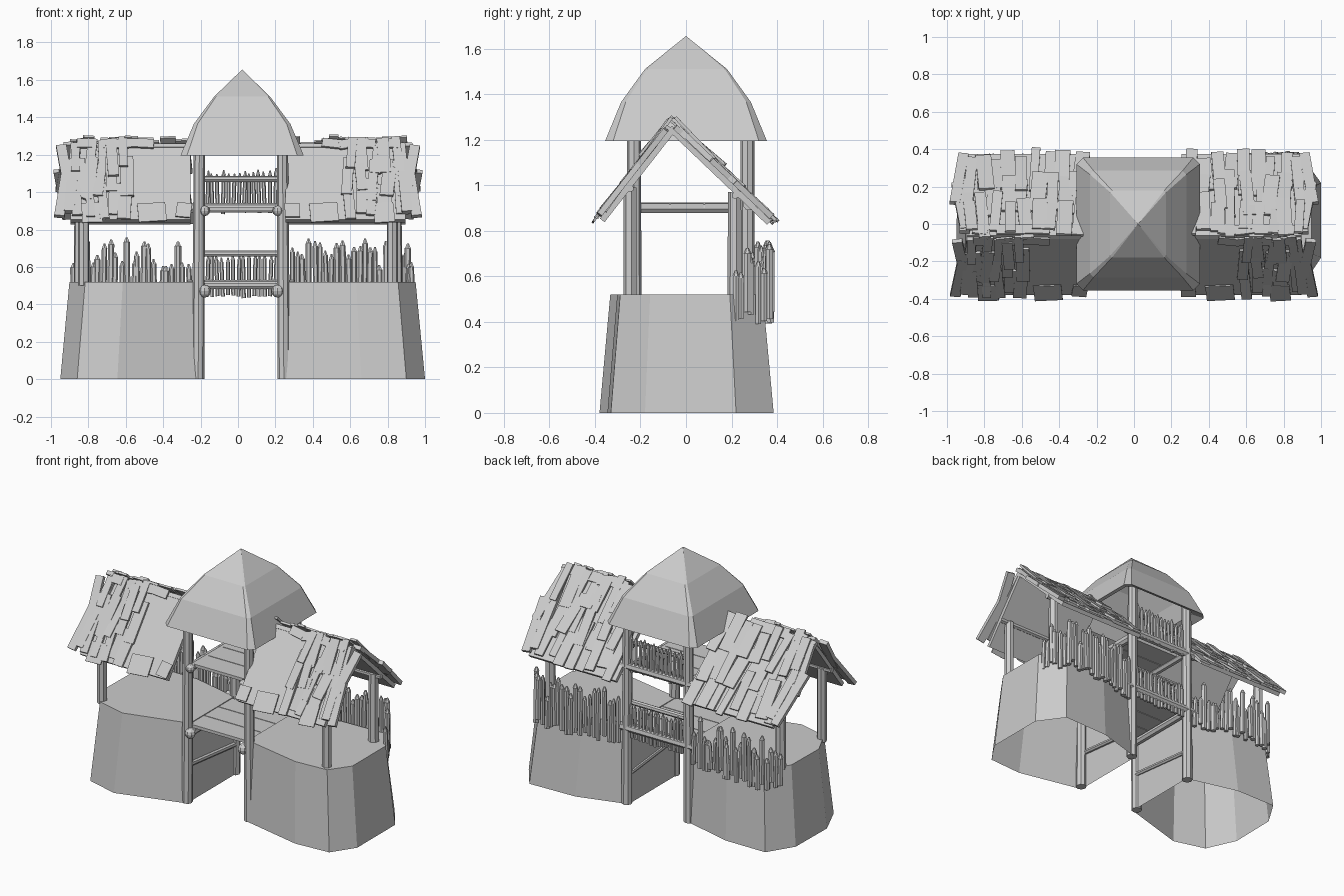
import bpy, bmesh, math, random
from mathutils import Vector, Matrix

random.seed(7)
if "Cube" in bpy.data.objects:
    bpy.data.objects.remove(bpy.data.objects["Cube"], do_unlink=True)

grey = bpy.data.materials.new("plain_grey")
grey.use_nodes = True
grey.diffuse_color = (0.6, 0.6, 0.6, 1)
grey.node_tree.nodes["Principled BSDF"].inputs["Base Color"].default_value = (0.6, 0.6, 0.6, 1)


def finish(name, bm):
    mesh = bpy.data.meshes.new(name)
    bmesh.ops.recalc_face_normals(bm, faces=bm.faces)
    bm.to_mesh(mesh)
    bm.free()
    mesh.materials.append(grey)
    obj = bpy.data.objects.new(name, mesh)
    bpy.context.collection.objects.link(obj)


def log(bm, a, b, r1, r2=None, sides=7):
    a, b = Vector(a), Vector(b)
    axis = b - a
    m = Matrix.Translation((a + b) / 2) @ axis.to_track_quat("Z", "Y").to_matrix().to_4x4()
    bmesh.ops.create_cone(bm, cap_ends=True, segments=sides, radius1=r1,
                          radius2=r1 if r2 is None else r2, depth=axis.length, matrix=m)


def box(bm, centre, size):
    m = Matrix.Translation(centre) @ Matrix.Diagonal((*size, 1))
    bmesh.ops.create_cube(bm, size=1, matrix=m)


def rings(bm, loops):
    """Join vertex loops into a skin and return the vertex loops."""
    made = [[bm.verts.new(p) for p in loop] for loop in loops]
    for lo, hi in zip(made, made[1:]):
        for i in range(len(lo)):
            j = (i + 1) % len(lo)
            bm.faces.new((lo[i], lo[j], hi[j], hi[i]))
    return made


# Tapered mounds, open underneath
outlines = {
    "left": [(.225, -.25), (.66, -.345), (.90, -.33), (1, -.18), (1, .22),
             (.88, .385), (.55, .375), (.225, .28)],
    "right": [(-.2, -.25), (-.645, -.38), (-.86, -.32), (-.95, -.12), (-.945, .2),
              (-.84, .37), (-.55, .37), (-.2, .28)],
}
for side, outline in outlines.items():
    bm = bmesh.new()
    inner = outline[0][0]
    top = [(inner + (x - inner) * .935, y * .875, .52) for x, y in outline]
    made = rings(bm, [[(x, y, 0) for x, y in outline], top])
    bm.faces.new(made[1])
    finish(side + "_mound", bm)

# Tower posts, with short posts that hold up the side roofs
bm = bmesh.new()
for x in (-.213, .245):
    for y in (-.228, .27):
        log(bm, (x, y, 0), (x * .97, y, 1.27), .034, .03, 8)
for s in (-1, 1):
    log(bm, (s * .825, -.245, .5), (s * .825, -.245, .99), .03)
    log(bm, (s * .845, .215, .5), (s * .845, .215, .97), .034, .03)
finish("posts", bm)

# Two tower floors
bm = bmesh.new()
for z in (.505, .91):
    for i in range(3):
        box(bm, (.016, -.145 + i * .15, z), (.44, .145, .02))
finish("tower_floors", bm)

# Logs beneath the floors and along the passage walls
bm = bmesh.new()
for x in (-.182, .214):
    for z in (.47, .90):
        log(bm, (x, -.235, z), (x, .27, z), .024)
for x in (-.2, .23):
    log(bm, (x, -.22, .25), (x, .26, .2), .016)
for z in (.505, .915):
    log(bm, (-.27, .275, z), (.3, .275, z), .026)
for z in (.67, 1.07):
    log(bm, (-.2, .255, z), (.23, .255, z), .017)
finish("floor_logs", bm)

# Rounded log ends
bm = bmesh.new()
for x in (-.178, .212):
    for z, r in ((.47, .034), (.90, .028)):
        bmesh.ops.create_uvsphere(bm, u_segments=8, v_segments=6, radius=r,
                                  matrix=Matrix.Translation((x, -.245, z)))
finish("log_ends", bm)


# Pointed stakes
def stake(bm, x, y, z0, z1, r=.015):
    lean = random.uniform(-.008, .008)
    tip = (x + lean, y, z1 - .025)
    log(bm, (x, y, z0), tip, r, r, 6)
    log(bm, tip, (x + lean, y, z1), r, r * .35, 6)


def stake_row(bm, path, spacing, low, high):
    for a, b in zip(path, path[1:]):
        a, b = Vector(a), Vector(b)
        n = max(1, round((b - a).length / spacing))
        for i in range(n):
            p = a.lerp(b, (i + random.uniform(.2, .6)) / n)
            bottom = random.uniform(.39, .45)
            stake(bm, p.x, p.y, bottom, random.uniform(low, high), random.uniform(.013, .018))


bm = bmesh.new()
stake_row(bm, [(.28, .29), (.55, .36), (.84, .375), (.945, .2)], .03, .6, .76)
stake_row(bm, [(-.25, .29), (-.55, .36), (-.8, .36), (-.89, .25)], .03, .6, .76)
finish("mound_fence", bm)

bm = bmesh.new()
for low in (.43, .88):
    for i in range(14):
        x = -.165 + i * .028
        stake(bm, x, .28, low + random.uniform(0, .025), low + random.uniform(.215, .25), .011)
finish("tower_fence", bm)

# Bulging tower roof with a cut at each corner
bm = bmesh.new()


def square_ring(hx, hy, z, cut):
    quarter = [(hx, hy - cut), (hx - cut, hy)]
    pts = quarter + [(-x, y) for x, y in reversed(quarter)]
    pts += [(-x, -y) for x, y in pts]
    return [(x + .022, y, z) for x, y in pts]


made = rings(bm, [square_ring(.27, .3, 1.225, .03), square_ring(.33, .355, 1.195, .035),
                  square_ring(.258, .285, 1.365, .02), square_ring(.15, .18, 1.51, .01)])
apex = bm.verts.new((.022, 0, 1.655))
for i in range(8):
    bm.faces.new((made[-1][i], made[-1][(i + 1) % 8], apex))
finish("tower_roof", bm)

# Side roofs: a sheet on each slope, covered in uneven boards
ridge = Vector((0, -.06, 1.245))
slopes = {"front": Vector((0, -.32, -.41)), "back": Vector((0, .44, -.42))}


def board(bm, slope, x, start, end, width, tilt=0, lift=.015, thick=.014, pitch=.03):
    d = slope.normalized()
    n = Vector((0, -d.z, d.y)) if d.y > 0 else Vector((0, d.z, -d.y))
    length = (end - start) * slope.length
    centre = ridge + slope * (start + end) / 2 + n * lift + Vector((x, 0, 0))
    axes = Matrix((Vector((1, 0, 0)), d, n)).transposed().to_4x4()
    m = Matrix.Translation(centre) @ axes @ Matrix.Rotation(tilt, 4, "Z")
    m = m @ Matrix.Rotation(random.uniform(-pitch, pitch), 4, "X")
    bmesh.ops.create_cube(bm, size=1, matrix=m @ Matrix.Diagonal((width, length, thick, 1)))


for side, s in (("left", 1), ("right", -1)):
    bm = bmesh.new()
    for face, slope in slopes.items():
        board(bm, slope, s * .575, -.02, .97, .64, 0, -.003, .026, 0)
    finish(side + "_roof_sheet", bm)

    bm = bmesh.new()
    for face, slope in slopes.items():
        back = face == "back"
        for row, (start, end) in enumerate(((.5, .98), (.22, .72), (-.03, .42))):
            for i in range(9 if back else 5):
                x = (.3 + i * .073) if back else (.6 + i * .065)
                board(bm, slope, s * (x + random.uniform(-.015, .015)),
                      start + random.uniform(-.05, .05), end + random.uniform(-.1, .04),
                      random.uniform(.045, .085), random.uniform(-.1, .1),
                      .014 + row * .006 + random.uniform(0, .016), .014, .06)
        # Leaning boards at the gable end
        for x, start, end, tilt in ((.925, .03, .6, -.14), (.935, .35, .95, .13), (.885, 0, .9, .08)):
            board(bm, slope, s * x, start, end, .055, s * tilt * (1 if back else -1), .022, .025)
    # Loose boards hanging off the front eave
    for x, width, end in ((.78, .11, 1.03), (.46, .15, 1.02), (.29, .08, .96)):
        board(bm, slopes["front"], s * x, .78, end, width, random.uniform(-.15, .15), .025, .008)
    # Short pieces laid along the ridge
    for x, width in ((.82, .08), (.69, .09), (.6, .12), (.5, .1)):
        for slope in slopes.values():
            board(bm, slope, s * x, -.04, .07, width, random.uniform(-.2, .2), .034, .012)
    finish(side + "_roof_boards", bm)

    # Beams carrying the roof
    bm = bmesh.new()
    for y, z in ((-.245, .985), (.215, .955)):
        log(bm, (s * .27, y, z), (s * .9, y, z), .016, None, 6)
    finish(side + "_roof_beams", bm)
